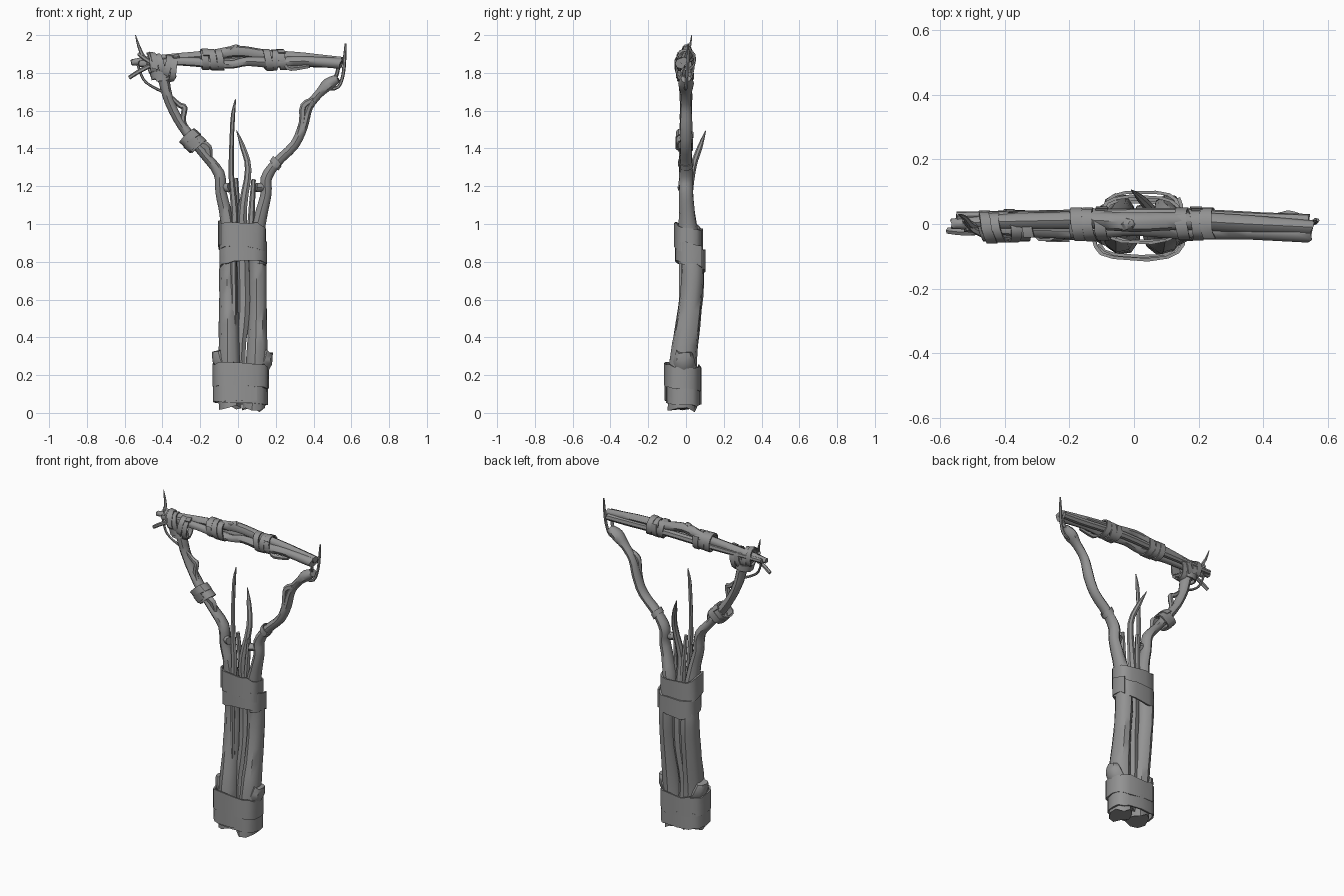
import bpy, bmesh, math, random
from mathutils import Vector

random.seed(4)
Y = Vector((0, 1, 0))
bark = bpy.data.materials.new("grey_bark")
bark.diffuse_color = (.29, .29, .29, 1)


def frame(t):
    u = t.cross(Y).normalized()
    return u, t.cross(u).normalized()


def loft(name, rings):
    """Skin a list of equal-sized closed rings and cap both ends."""
    bm = bmesh.new()
    vs = [[bm.verts.new(p) for p in r] for r in rings]
    n = len(vs[0])
    for a, b in zip(vs, vs[1:]):
        for i in range(n):
            j = (i + 1) % n
            bm.faces.new((a[i], a[j], b[j], b[i]))
    bm.faces.new(vs[0][::-1])
    bm.faces.new(vs[-1])
    bmesh.ops.recalc_face_normals(bm, faces=bm.faces)
    me = bpy.data.meshes.new(name)
    bm.to_mesh(me)
    bm.free()
    me.materials.append(bark)
    ob = bpy.data.objects.new(name, me)
    bpy.context.collection.objects.link(ob)
    return ob


def branch(name, pts, sides=8, deep=1.0, sub=3):
    """Gnarled tube through (x, y, z, radius) points, broken off at its ends."""
    p = [Vector(q) for q in pts]
    path = []
    for i in range(len(p) - 1):
        a, b, c, d = p[max(i - 1, 0)], p[i], p[i + 1], p[min(i + 2, len(p) - 1)]
        for k in range(sub):
            t = k / sub
            path.append(0.5 * (2 * b + (c - a) * t + (2 * a - 5 * b + 4 * c - d) * t * t
                               + (3 * b - a - 3 * c + d) * t ** 3))
    path.append(p[-1])
    rings = []
    last = len(path) - 1
    for i, q in enumerate(path):
        t = (path[min(i + 1, last)].xyz - path[max(i - 1, 0)].xyz).normalized()
        u, v = frame(t)
        ring = []
        for s in range(sides):
            a = math.tau * s / sides
            r = q.w * random.uniform(0.97, 1.03)
            jag = random.uniform(-0.25, 0.25) * q.w if i in (0, last) else 0
            ring.append(q.xyz + u * r * math.cos(a) + v * r * deep * math.sin(a) + t * jag)
        rings.append(ring)
    return loft(name, rings)


def strip(name, c, axis, ru, rv, w, turns=1.15, pitch=0.0, tu=0.0, tv=0.0, start=0.0,
          power=1.0, thick=0.01, seg=14):
    """Bark strip wound around an axis, overlapping itself slightly."""
    c, axis = Vector(c), Vector(axis).normalized()
    u, v = frame(axis)
    n = int(seg * turns)
    rings = []
    for i in range(n + 1):
        f = i / n
        a = start + math.tau * turns * f
        co, si = math.cos(a), math.sin(a)
        d = (u * ru * math.copysign(abs(co) ** power, co)
             + v * rv * math.copysign(abs(si) ** power, si))
        out = d.normalized()
        mid = c + d * random.uniform(0.98, 1.03) + out * thick * 0.8 * f * turns
        mid += axis * (tu * co + tv * si + pitch * (f - 0.5))
        lo = axis * (-w / 2 + random.uniform(-0.06, 0.06) * w)
        hi = axis * (w / 2 + random.uniform(-0.06, 0.06) * w)
        rings.append([mid + lo, mid + lo + out * thick, mid + hi + out * thick, mid + hi])
    return loft(name, rings)


# Two trunks running up into the forked arms
branch("left_trunk_arm", [(-.04, -.02, .03, .062), (-.045, -.015, .27, .058), (-.048, .02, .55, .052),
       (-.05, .035, .75, .05), (-.05, .015, .93, .043), (-.065, .005, 1.06, .034), (-.09, 0, 1.17, .03),
       (-.1, 0, 1.27, .03), (-.18, -.005, 1.37, .025), (-.25, -.005, 1.46, .028), (-.32, 0, 1.56, .025),
       (-.37, 0, 1.67, .027), (-.4, -.005, 1.78, .03), (-.47, -.01, 1.86, .024)], 9, 1.25)
branch("right_trunk_arm", [(.085, -.02, .017, .062), (.1, -.015, .27, .058), (.106, .02, .55, .048),
       (.106, .035, .75, .048), (.1, .015, .93, .043), (.125, .005, 1.06, .034), (.15, 0, 1.16, .03),
       (.15, 0, 1.24, .031), (.2, 0, 1.32, .027), (.3, 0, 1.42, .026), (.345, 0, 1.52, .027),
       (.375, 0, 1.62, .024), (.43, 0, 1.69, .024), (.48, 0, 1.74, .034), (.53, 0, 1.77, .022)], 9, 1.25)

# Thin shoots between the trunks
branch("tall_shoot", [(-.025, -.03, .1, .017), (-.02, -.025, .5, .015), (-.025, -.02, .85, .017),
       (-.018, -.01, 1.05, .019), (-.035, 0, 1.25, .015), (-.033, 0, 1.45, .012),
       (-.026, 0, 1.58, .011), (-.013, 0, 1.66, .003)], 6)
branch("wavy_shoot", [(.03, 0, .06, .03), (.012, 0, .3, .03), (.03, .02, .53, .034), (.03, .03, .72, .034),
       (.025, .02, .95, .028), (.028, .01, 1.1, .023), (.055, .035, 1.29, .018),
       (.025, .075, 1.41, .014), (-.008, .105, 1.495, .002)], 7)
branch("middle_stub", [(.01, .03, .8, .02), (.0, .03, 1.02, .018), (-.012, .015, 1.24, .012)], 6)
branch("right_stub", [(.06, -.01, .85, .02), (.07, -.01, 1.03, .018), (.082, -.005, 1.235, .012)], 6)

# Cut knots on trunks and arms
for side, x in (("left", -.06), ("right", .108)):
    s = -1 if side == "left" else 1
    branch(side + "_trunk_knot", [(x, -.01, .23, .045), (x + s * .03, -.01, .275, .045),
           (x + s * .045, -.01, .325, .032)], 8, 1.3)
    e = -.06 if s < 0 else .115
    branch(side + "_arm_knot", [(-.095 if s < 0 else .15, -.005, 1.2, .024), (e, -.015, 1.193, .024),
           (e - s * .016, -.02, 1.193, .025)], 8, sub=2)

# Wide bark wraps holding the trunks
wraps = [("base_wrap_lower", (.015, -.015, .1), .124, .078, .1, .008, .008, .4),
         ("base_wrap_upper", (.012, -.018, .19), .13, .08, .12, .008, .012, 3.6),
         ("neck_wrap_lower", (.026, .025, .83), .108, .066, .11, -.008, .024, 2.2),
         ("neck_wrap_upper", (.022, .012, .925), .108, .06, .13, .012, .022, 5.2)]
for name, c, ru, rv, w, tu, tv, st in wraps:
    strip(name, c, (0, 0, 1), ru, rv, w, 1.25, .012, tu, tv, st, .6, .011, 16)

# Crossbar made from twisted branches
branch("crossbar_main", [(-.565, .0, 1.855, .016), (-.48, .005, 1.865, .022), (-.3, .01, 1.88, .026),
       (-.13, .012, 1.895, .028), (0, .005, 1.915, .03), (.15, .01, 1.895, .028), (.35, .0, 1.88, .027),
       (.55, -.01, 1.862, .022)], 8)
branch("crossbar_front", [(-.52, -.005, 1.85, .02), (-.3, -.02, 1.86, .022), (-.13, -.02, 1.85, .026),
       (-.03, -.015, 1.845, .022), (.05, -.015, 1.86, .024), (.19, -.02, 1.855, .028),
       (.35, -.022, 1.862, .026), (.545, -.03, 1.85, .028)], 8)
branch("crossbar_back", [(-.55, .025, 1.86, .014), (-.2, .025, 1.86, .02), (.1, .028, 1.865, .022),
       (.4, .015, 1.85, .022), (.54, .012, 1.845, .02)], 7)
branch("crossbar_knot", [(-.03, 0, 1.915, .025), (-.012, 0, 1.938, .018), (-.01, 0, 1.95, .008)], 6)

# Narrow wraps around the crossbar
for side, x0, st in (("left", -.175, 0), ("right", .155, 2)):
    for k in range(3):
        strip(f"{side}_bar_wrap_{k + 1}", (x0 + .038 * k, 0, 1.87), (1, 0, 0), .044, .039,
              .036, 1.2, .01, random.uniform(-.012, .012), .005, st + 2 * k, .8, .008, 12)

# Lashing where the left arm meets the crossbar
for k in range(4):
    strip(f"corner_lashing_{k + 1}", (-.455 + .036 * k, -.008, 1.848 - .009 * k), (1, 0, -.15 + .3 * (k % 2)),
          .046 + .003 * k, .036, .032, 1.3, .015, -.015 + .012 * k, .01, 1.7 * k, .85, .009, 11)
strip("corner_arm_wrap", (-.41, -.005, 1.785), (-.3, 0, 1), .04, .034, .04, 1.3, .02, .01, 0, 1, .8, .008, 10)

# Sticks and twigs at the bar ends
branch("left_upright_twig", [(-.45, -.01, 1.83, .011), (-.5, -.005, 1.885, .011), (-.525, .02, 1.94, .008),
       (-.543, .03, 2.0, .002)], 6)
branch("left_cross_stick", [(-.575, -.02, 1.775, .011), (-.52, -.025, 1.81, .012), (-.42, -.02, 1.86, .012)], 6)
branch("left_outer_stick", [(-.525, .015, 1.9, .01), (-.47, -.03, 1.86, .012), (-.33, -.03, 1.775, .012)], 6)
branch("left_curling_twig", [(-.53, 0, 1.84, .007), (-.5, -.01, 1.765, .007), (-.45, -.015, 1.725, .007),
       (-.37, -.01, 1.685, .009), (-.31, -.005, 1.63, .014), (-.283, -.01, 1.615, .016),
       (-.29, -.01, 1.54, .015), (-.24, -.02, 1.46, .015)], 6)
branch("right_upright_twig", [(.47, -.005, 1.715, .01), (.53, 0, 1.725, .009), (.556, .005, 1.79, .009),
       (.564, .01, 1.87, .009), (.569, .012, 1.955, .005)], 6)
branch("right_end_tie", [(.51, .0, 1.765, .012), (.525, -.01, 1.8, .01), (.535, -.02, 1.85, .01)], 6)
branch("right_bar_splinter", [(.25, -.03, 1.845, .012), (.28, -.035, 1.822, .014), (.38, -.035, 1.835, .01)], 5)

# Second strands and wraps on the arms
branch("right_arm_strand", [(.31, -.012, 1.43, .014), (.34, -.018, 1.54, .017), (.348, -.015, 1.625, .019),
       (.41, -.012, 1.665, .016), (.46, -.01, 1.72, .014)], 6)
branch("left_arm_strand", [(-.25, -.015, 1.44, .018), (-.2, -.02, 1.425, .022), (-.16, -.02, 1.405, .022),
       (-.15, -.015, 1.345, .015)], 5, .8)
for k in range(2):
    strip(f"left_arm_wrap_{k + 1}", (-.225 - .028 * k, -.008, 1.425 + .026 * k), (-.75, 0, .66),
          .04, .033, .045, 1.3, .015, .008, .006, 2.5 * k, .7, .009, 10)
strip("right_arm_wrap", (.2, 0, 1.32), (.6, 0, .8), .028, .032, .03, 1.2, .01, .006, 0, 1, 1, .005, 10)

# Smooth sides, crisp edges
bpy.ops.object.select_all(action='SELECT')
bpy.context.view_layer.objects.active = bpy.context.selected_objects[0]
bpy.ops.object.shade_smooth_by_angle(angle=math.radians(45))
